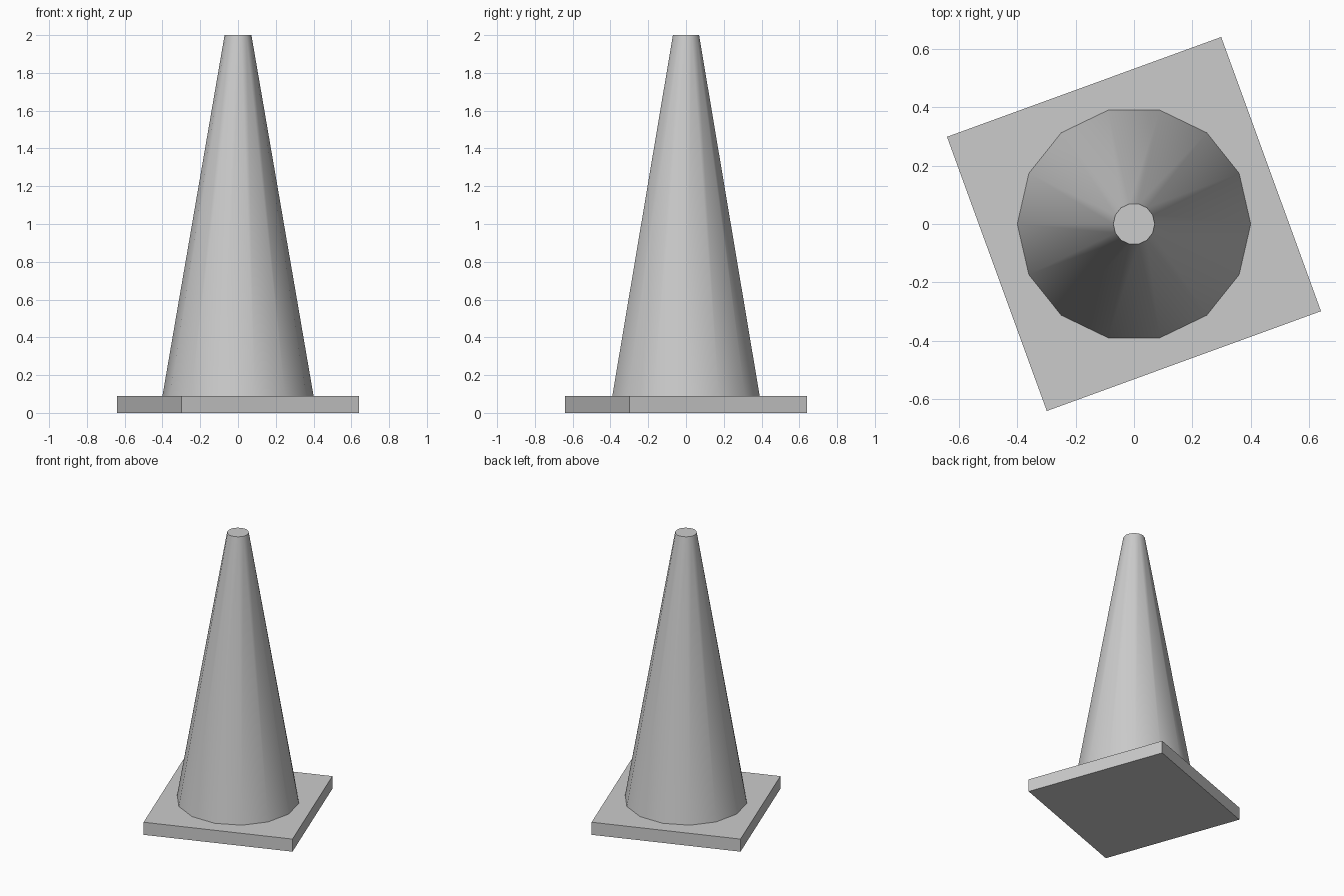
import bpy, bmesh
from math import cos, sin, tau, radians

if "Cube" in bpy.data.objects:
    bpy.data.objects.remove(bpy.data.objects["Cube"])


def frustum(name, sides, r0, r1, z0, z1, turn=0.0):
    """Closed tapered prism with its first corner at angle `turn`."""
    bm = bmesh.new()
    rings = [[bm.verts.new((r * cos(turn + tau * i / sides),
                            r * sin(turn + tau * i / sides), z))
              for i in range(sides)] for r, z in ((r0, z0), (r1, z1))]
    low, high = rings
    bm.faces.new(low[::-1])
    bm.faces.new(high)
    for i in range(sides):
        j = (i + 1) % sides
        bm.faces.new((low[i], low[j], high[j], high[i]))
    mesh = bpy.data.meshes.new(name)
    bm.to_mesh(mesh)
    bm.free()
    obj = bpy.data.objects.new(name, mesh)
    bpy.context.collection.objects.link(obj)
    return obj


BASE_TOP = 0.09

# Square base plate, 1 x 1, turned 20 degrees
frustum("base_plate", 4, 0.5 ** 0.5, 0.5 ** 0.5, 0.0, BASE_TOP, radians(65))

# Fourteen-sided smooth cone body with a flat top
cone = frustum("cone_body", 14, 0.40, 0.071, BASE_TOP, 2.0)
bpy.context.view_layer.objects.active = cone
cone.select_set(True)
bpy.ops.object.shade_smooth_by_angle(angle=radians(40))
